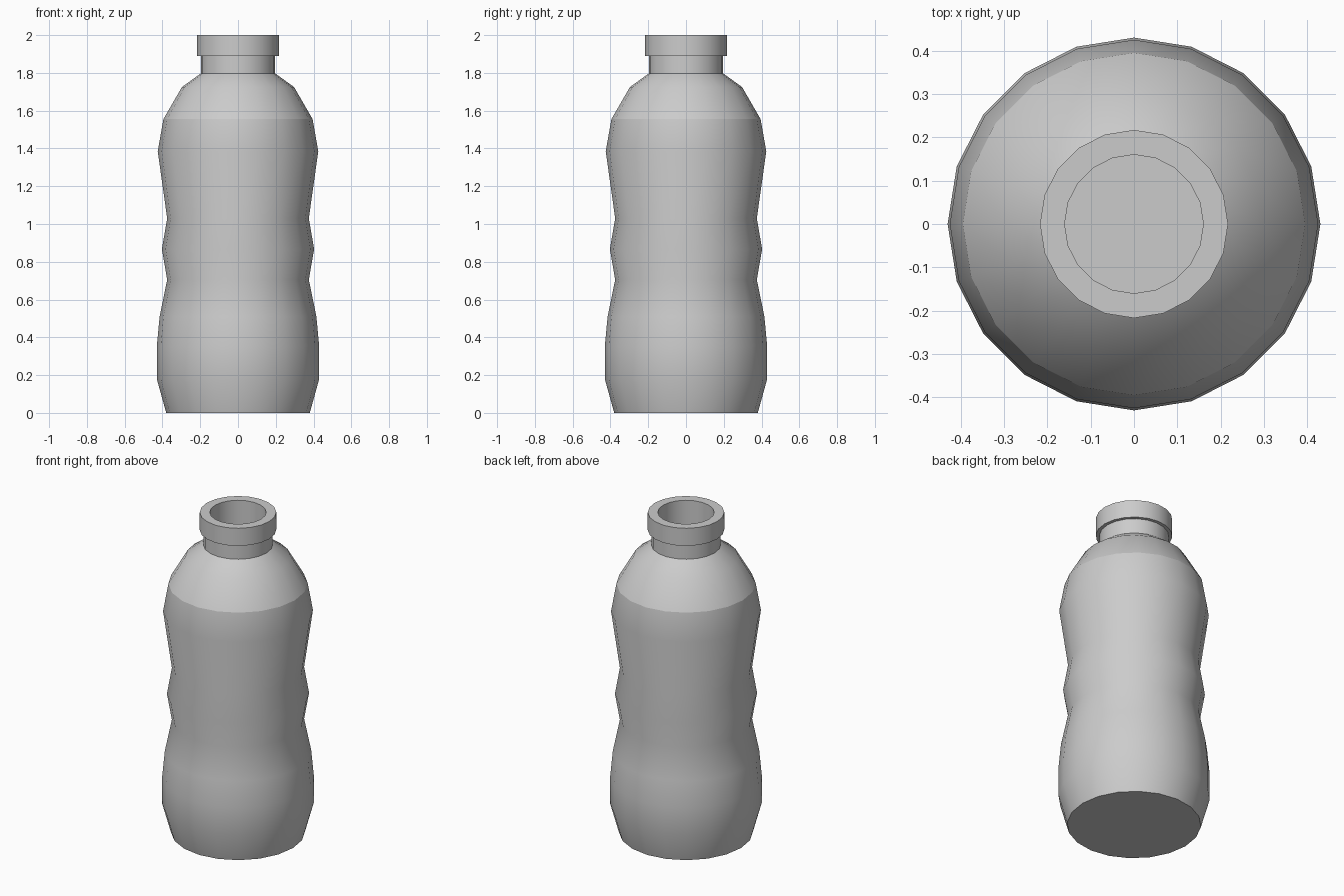
import bpy, bmesh, math

if "Cube" in bpy.data.objects:
    bpy.data.objects.remove(bpy.data.objects["Cube"])

SIDES = 20
SHOULDER_Z = 1.555

# outer wall from base to rim (radius, height)
outer = [(0.38, 0), (0.43, 0.18), (0.43, 0.35), (0.415, 0.51), (0.375, 0.705),
         (0.403, 0.867), (0.375, 1.03), (0.425, 1.385), (0.395, SHOULDER_Z),
         (0.297, 1.725), (0.197, 1.797), (0.197, 1.89), (0.217, 1.89), (0.217, 2.0)]
# inner wall from mouth down to the inside floor
inner = [(0.16, 2.0), (0.16, 1.78)] + [(r - 0.03, z - 0.02) for r, z in outer[9:0:-1]] + [(0.35, 0.03)]


def lathe(name, profile):
    """Spin a profile round z and close both ends with flat faces."""
    bm = bmesh.new()
    rings = []
    for r, z in profile:
        rings.append([bm.verts.new((r * math.cos(2 * math.pi * i / SIDES),
                                    r * math.sin(2 * math.pi * i / SIDES), z))
                      for i in range(SIDES)])
    for a, b in zip(rings, rings[1:]):
        for i in range(SIDES):
            j = (i + 1) % SIDES
            bm.faces.new((a[i], a[j], b[j], b[i]))
    bm.faces.new(rings[0][::-1])
    bm.faces.new(rings[-1])
    bmesh.ops.recalc_face_normals(bm, faces=bm.faces)
    mesh = bpy.data.meshes.new(name)
    bm.to_mesh(mesh)
    bm.free()
    obj = bpy.data.objects.new(name, mesh)
    bpy.context.collection.objects.link(obj)
    return obj


# hollow bottle with waisted body, neck and rim collar
bottle = lathe("bottle", outer + inner)
bpy.context.view_layer.objects.active = bottle
bottle.select_set(True)
bpy.ops.object.shade_smooth_by_angle(angle=math.radians(40))

# crisp crease where the shoulder starts
verts = bottle.data.vertices
for e in bottle.data.edges:
    if all(abs(verts[v].co.z - SHOULDER_Z) < 0.001 for v in e.vertices):
        e.use_edge_sharp = True
